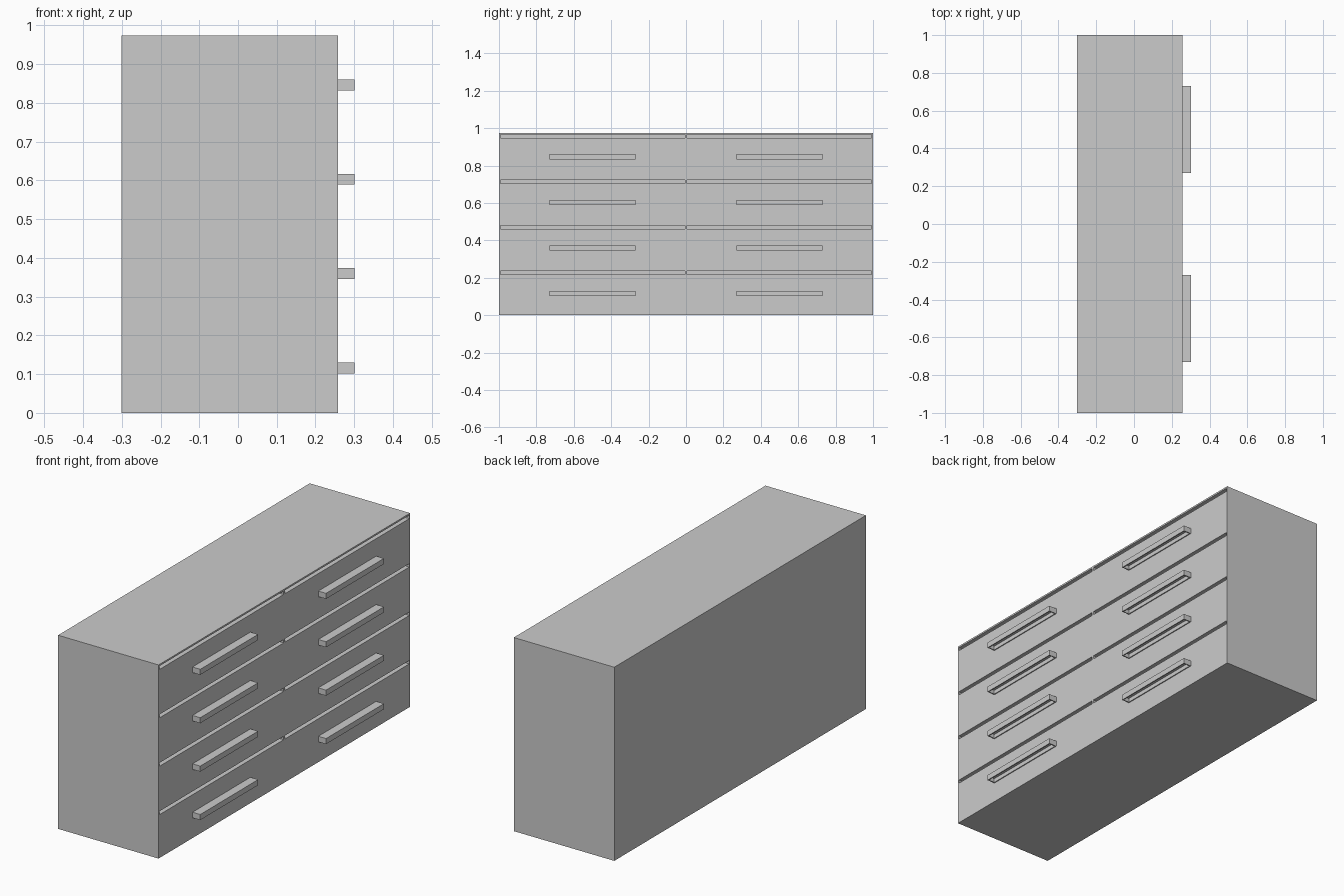
import bpy, bmesh
from mathutils import Vector

if "Cube" in bpy.data.objects:
    bpy.data.objects.remove(bpy.data.objects["Cube"])

FRONT = 0.258          # x of the drawer face
PITCH = 0.2435         # drawer spacing


def add_box(bm, lo, hi):
    lo, hi = Vector(lo), Vector(hi)
    geo = bmesh.ops.create_cube(bm, size=1)["verts"]
    bmesh.ops.scale(bm, vec=hi - lo, verts=geo)
    bmesh.ops.translate(bm, vec=(lo + hi) / 2, verts=geo)
    return geo


def finish(name, bm):
    bmesh.ops.recalc_face_normals(bm, faces=bm.faces)
    me = bpy.data.meshes.new(name)
    bm.to_mesh(me)
    bm.free()
    ob = bpy.data.objects.new(name, me)
    bpy.context.collection.objects.link(ob)
    return ob


# Cabinet block
bm = bmesh.new()
add_box(bm, (-0.301, -1, 0), (FRONT, 1, 0.974))
cabinet = finish("cabinet", bm)

# Gaps above each drawer front
bm = bmesh.new()
for row in range(4):
    z = 0.218 + row * PITCH
    for y0, y1 in ((-0.993, -0.006), (0.006, 0.993)):
        add_box(bm, (FRONT - 0.04, y0, z), (FRONT + 0.05, y1, z + 0.017))
cutter = finish("drawer_gap_cutter", bm)
cutter.hide_render = True
cutter.display_type = 'WIRE'
mod = cabinet.modifiers.new("drawer_gaps", 'BOOLEAN')
mod.operation = 'DIFFERENCE'
mod.solver = 'EXACT'
mod.object = cutter

# Bar handles, hollowed from below as finger pulls
for row in range(4):
    z = 0.102 + row * PITCH
    for side, y in (("left", -0.5), ("right", 0.5)):
        bm = bmesh.new()
        add_box(bm, (FRONT, y - 0.23, z), (0.301, y + 0.23, z + 0.028))
        bm.normal_update()
        under = [f for f in bm.faces if f.normal.z < -0.9]
        bmesh.ops.inset_region(bm, faces=under, thickness=0.007)
        hole = bmesh.ops.extrude_discrete_faces(bm, faces=under)["faces"]
        bmesh.ops.translate(bm, vec=(0, 0, 0.02), verts=hole[0].verts)
        finish(f"handle_{side}_{row + 1}", bm)
